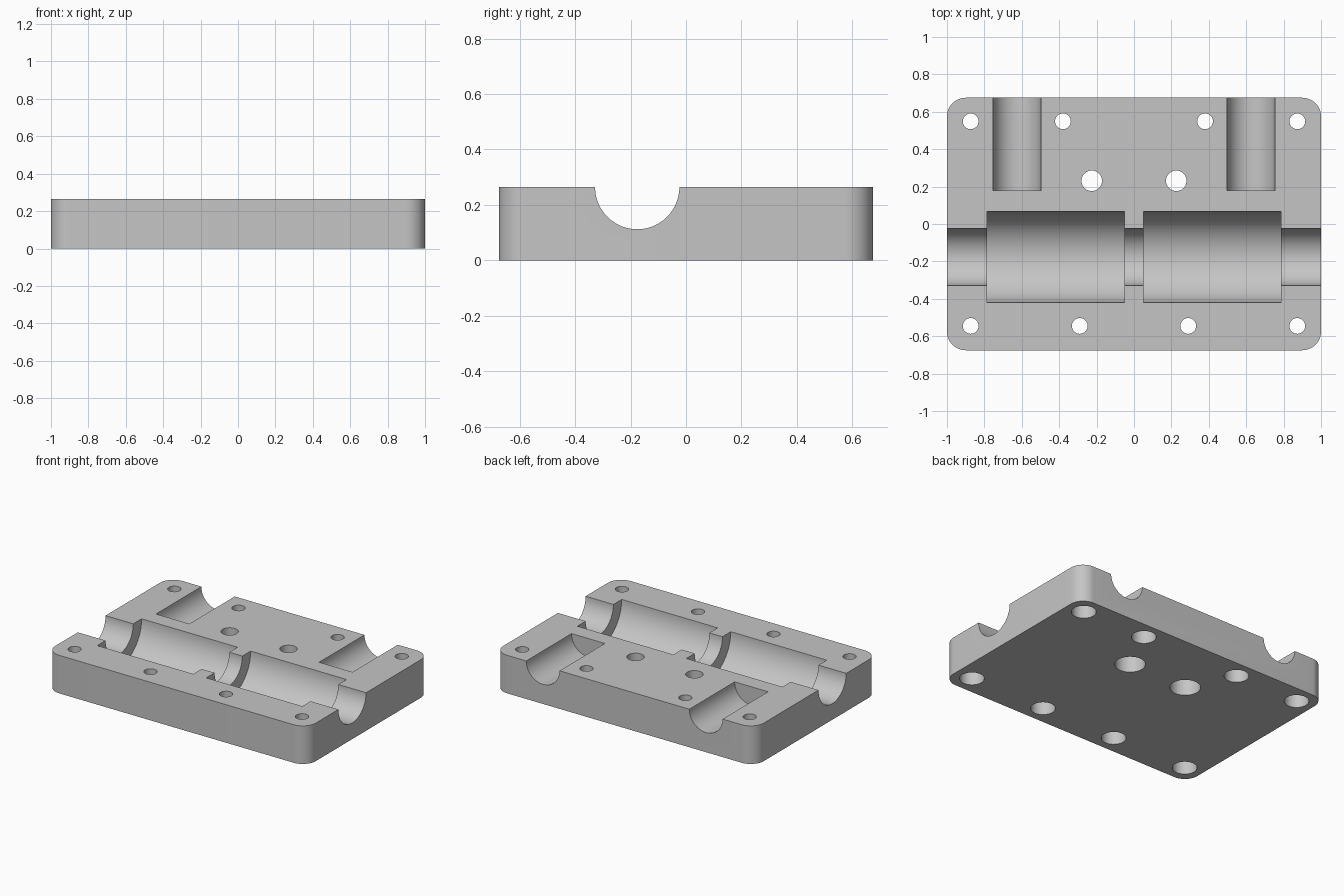
import bpy
import bmesh
from math import radians
from mathutils import Matrix, Vector

if "Cube" in bpy.data.objects:
    bpy.data.objects.remove(bpy.data.objects["Cube"], do_unlink=True)

HALF_X, HALF_Y, HEIGHT = 1.0, 0.675, 0.264
BORE_Y = -0.176

# Single flat metal colour
metal = bpy.data.materials.new("grey_metal")
metal.use_nodes = True
colour = (0.56, 0.56, 0.56, 1)
metal.diffuse_color = colour
metal.node_tree.nodes["Principled BSDF"].inputs["Base Color"].default_value = colour


def finish(bm, name):
    mesh = bpy.data.meshes.new(name)
    bm.to_mesh(mesh)
    bm.free()
    mesh.materials.append(metal)
    obj = bpy.data.objects.new(name, mesh)
    bpy.context.collection.objects.link(obj)
    return obj


def cut_cylinder(start, end, radius, sides):
    """Subtract a cylinder running between two points from the block."""
    start, end = Vector(start), Vector(end)
    axis = end - start
    turn = axis.to_track_quat("Z", "Y").to_matrix().to_4x4()
    bm = bmesh.new()
    bmesh.ops.create_cone(bm, cap_ends=True, segments=sides, radius1=radius,
                          radius2=radius, depth=axis.length,
                          matrix=Matrix.Translation((start + end) / 2) @ turn)
    cutter = finish(bm, "cutter")
    cutter.hide_render = True
    mod = block.modifiers.new("cut", "BOOLEAN")
    mod.operation, mod.solver, mod.object = "DIFFERENCE", "EXACT", cutter
    bpy.ops.object.modifier_apply(modifier=mod.name)
    bpy.data.objects.remove(cutter, do_unlink=True)


# Block with rounded upright corners
bm = bmesh.new()
bmesh.ops.create_cube(bm, size=1, matrix=Matrix.Translation((0, 0, HEIGHT / 2))
                      @ Matrix.Diagonal((2 * HALF_X, 2 * HALF_Y, HEIGHT, 1)))
upright = [e for e in bm.edges if abs(e.verts[0].co.z - e.verts[1].co.z) > 0.1]
bmesh.ops.bevel(bm, geom=upright, offset=0.1, offset_type="OFFSET",
                segments=12, profile=0.5, affect="EDGES")
block = finish(bm, "bearing_block")
bpy.context.view_layer.objects.active = block
block.select_set(True)

# Shaft channel across the full width
cut_cylinder((-1.1, BORE_Y, HEIGHT), (1.1, BORE_Y, HEIGHT), 0.152, 96)

for side in (-1, 1):
    # Wide bearing pocket and rear rod channel
    cut_cylinder((side * 0.05, BORE_Y, HEIGHT), (side * 0.787, BORE_Y, HEIGHT), 0.243, 96)
    cut_cylinder((side * 0.626, 0.178, HEIGHT), (side * 0.626, 0.8, HEIGHT), 0.128, 64)

    # Screw holes, counterbored from the underside
    for x, y, radius, head in ((0.873, 0.549, 0.042, 0.078),
                               (0.873, -0.545, 0.042, 0.078),
                               (0.38, 0.549, 0.042, 0.078),
                               (0.29, -0.545, 0.042, 0.078),
                               (0.226, 0.231, 0.055, 0.097)):
        cut_cylinder((side * x, y, -0.1), (side * x, y, 0.4), radius, 40)
        cut_cylinder((side * x, y, -0.1), (side * x, y, 0.13), head, 40)

bpy.ops.object.shade_smooth_by_angle(angle=radians(30))
